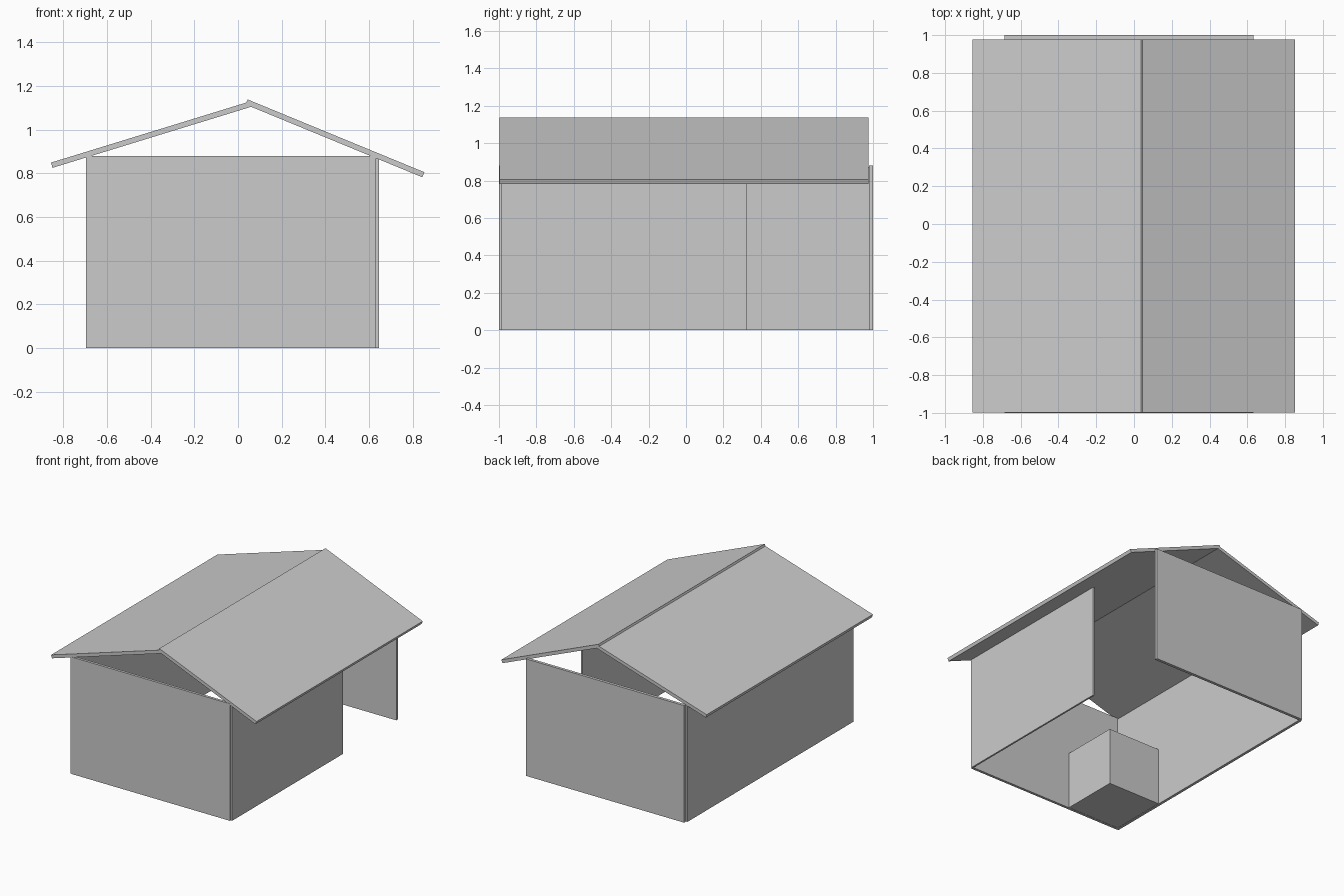
import bpy, bmesh
from mathutils import Vector

if "Cube" in bpy.data.objects:
    bpy.data.objects.remove(bpy.data.objects["Cube"])


def prism(name, profile, y0, y1):
    """Extrude an (x, z) profile along y."""
    bm = bmesh.new()
    face = bm.faces.new([bm.verts.new((x, y0, z)) for x, z in profile])
    ext = bmesh.ops.extrude_face_region(bm, geom=[face])
    verts = [g for g in ext["geom"] if isinstance(g, bmesh.types.BMVert)]
    bmesh.ops.translate(bm, verts=verts, vec=(0, y1 - y0, 0))
    bmesh.ops.recalc_face_normals(bm, faces=bm.faces)
    mesh = bpy.data.meshes.new(name)
    bm.to_mesh(mesh)
    bm.free()
    ob = bpy.data.objects.new(name, mesh)
    bpy.context.collection.objects.link(ob)
    return ob


def box(name, x0, x1, y0, y1, z1):
    """Box standing on the ground."""
    return prism(name, [(x0, 0), (x1, 0), (x1, z1), (x0, z1)], y0, y1)


def roof_slab(name, a, b, thickness):
    """Sloping slab whose top edge runs from a to b (left to right)."""
    a, b = Vector(a), Vector(b)
    d = (b - a).normalized()
    down = Vector((d.y, -d.x)) * thickness
    return prism(name, [a, b, b + down, a + down], -0.998, 0.977)


# walls
box("front_wall", -0.685, 0.632, -1.0, -0.98, 0.88)
box("back_wall", -0.685, 0.632, 0.978, 1.0, 0.88)
box("left_wall", -0.696, -0.675, -0.998, 0.978, 0.874)
box("right_wall", 0.632, 0.645, -0.99, 0.325, 0.874)

# block in the front left inside corner
box("corner_block", -0.672, -0.232, -0.978, -0.538, 0.435)

# roof, the right slab overlapping the left one at the ridge
roof_slab("left_roof", (-0.856, 0.849), (0.052, 1.128), 0.025)
roof_slab("right_roof", (0.044, 1.138), (0.853, 0.805), 0.025)
